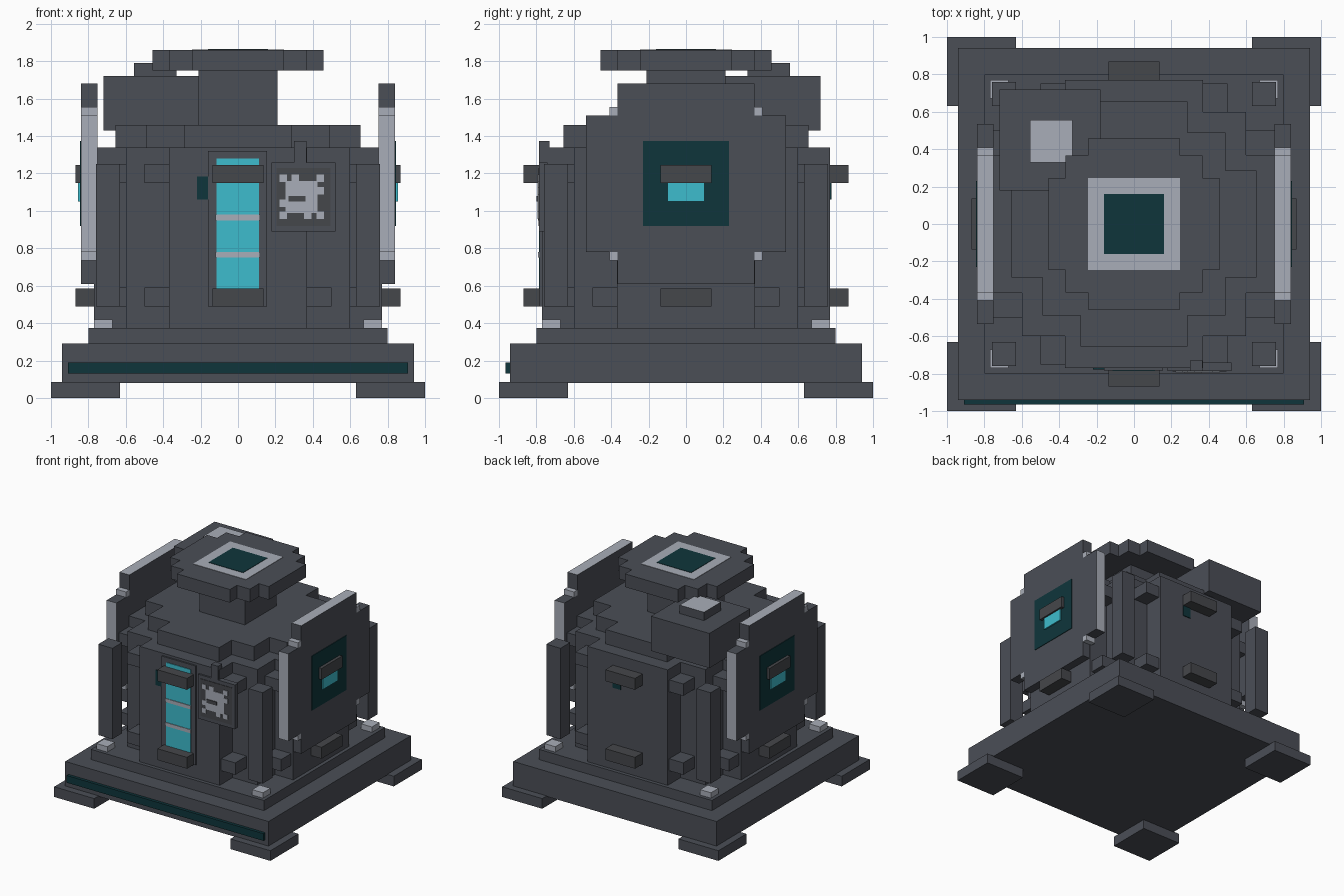
import bpy
import bmesh
from mathutils import Matrix, Vector

cube = bpy.data.objects.get("Cube")
if cube:
    bpy.data.objects.remove(cube, do_unlink=True)


def material(name, rgb):
    m = bpy.data.materials.new(name)
    m.use_nodes = True
    m.diffuse_color = (*rgb, 1)
    bsdf = next(n for n in m.node_tree.nodes if n.type == 'BSDF_PRINCIPLED')
    bsdf.inputs["Base Color"].default_value = (*rgb, 1)
    return m


SLATE = material("slate_grey", (.07, .077, .094))
CHARCOAL = material("charcoal", (.06, .063, .07))
SILVER = material("silver", (.397, .423, .479))
TEAL = material("dark_teal", (.0045, .036, .044))
CYAN = material("cyan", (.048, .503, .61))


def finish(name, bm, mats, rule=None):
    """Turn a bmesh into an object; rule picks a material index per face."""
    bmesh.ops.recalc_face_normals(bm, faces=bm.faces)
    if rule:
        for f in bm.faces:
            f.material_index = rule(f.normal, f.calc_center_median())
    me = bpy.data.meshes.new(name)
    bm.to_mesh(me)
    bm.free()
    for m in mats:
        me.materials.append(m)
    ob = bpy.data.objects.new(name, me)
    bpy.context.collection.objects.link(ob)
    return ob


def box(name, xs, ys, zs, *mats, rule=None):
    lo, hi = (Vector(c) for c in zip(sorted(xs), sorted(ys), sorted(zs)))
    bm = bmesh.new()
    mat = Matrix.Translation((lo + hi) / 2) @ Matrix.Diagonal((*(hi - lo), 1))
    bmesh.ops.create_cube(bm, size=1, matrix=mat)
    return finish(name, bm, mats, rule)


def stepped(name, pairs, z0, z1, *mats, matrix=None, rule=None):
    """Four-fold symmetric prism whose corners are cut in square steps."""
    quadrant = []
    for i, (x, y) in enumerate(pairs):
        if i:
            quadrant.append((x, pairs[i - 1][1]))
        quadrant.append((x, y))
    bm = bmesh.new()
    outline = []
    for _ in range(4):
        outline += [bm.verts.new((x, y, z0)) for x, y in quadrant]
        quadrant = [(-y, x) for x, y in quadrant]
    face = bm.faces.new(outline)
    ext = bmesh.ops.extrude_face_region(bm, geom=[face])
    top = [v for v in ext["geom"] if isinstance(v, bmesh.types.BMVert)]
    bmesh.ops.translate(bm, verts=top, vec=(0, 0, z1 - z0))
    if matrix:
        bm.transform(matrix)
    return finish(name, bm, mats, rule)


SIGNS = (-1, 1)

# Base
box("plinth", (-.94, .94), (-.94, .94), (.08, .29), SLATE)
box("plinth_step", (-.8, .8), (-.8, .8), (.29, .375), SLATE)
box("front_stripe", (-.91, .91), (-.965, -.93), (.13, .19), TEAL)

# Main body, roof and top cap
stepped("body", [(.77, .37), (.6, .6), (.37, .77)], .37, 1.34, SLATE)
stepped("roof", [(.655, .285), (.49, .49), (.285, .655)], 1.34, 1.46, SLATE)
box("neck", (-.21, .21), (-.21, .21), (1.46, 1.75), SLATE)
stepped("cap", [(.457, .245), (.365, .365), (.245, .457)], 1.75, 1.86, SLATE)
box("cap_frame", (-.245, .245), (-.245, .245), (1.858, 1.863), SILVER)
box("cap_window", (-.16, .16), (-.16, .16), (1.86, 1.866), TEAL)

# Roof unit at the back corner, with a light-topped hatch
box("roof_unit", (-.72, -.18), (.18, .72), (1.43, 1.72), SLATE)
box("roof_hatch", (-.555, -.33), (.33, .555), (1.72, 1.79), SLATE, SILVER,
    rule=lambda n, c: int(n.z > .5))

# Corner feet, studs, posts and the clips beside them
for sx in SIGNS:
    for sy in SIGNS:
        box("foot", (sx * .63, sx), (sy * .63, sy), (0, .085), SLATE)
        box("corner_stud", (sx * .67, sx * .77), (sy * .67, sy * .77), (.37, .42), SILVER)
        box("corner_post", (sx * .63, sx * .76), (sy * .63, sy * .76), (.49, 1.25), SLATE)
        for z in (.49, 1.15):
            long, wide = (.58, .75), (.36, .5)
            for a, b in ((long, wide), (wide, long)):
                box("clip", [sx * v for v in a], [sy * v for v in b], (z, z + .1), SLATE)

# Brackets on all four sides
for s in SIGNS:
    for z in (.49, 1.15):
        box("bracket", (-.137, .137), (s * .75, s * .87), (z, z + .095), CHARCOAL)
        box("side_bracket", (s * .75, s * .87), (-.137, .137), (z, z + .095), CHARCOAL)


# Side shields: light outer edges and notches, teal screen, cyan lamp
MID = 1.145


def shield_rule(n, c):
    return int((abs(n.y) > .5 and abs(c.y) > .5) or (n.z > .5 and c.z > 1.6))


for s in SIGNS:
    turn = Matrix.Translation((0, 0, MID)) @ Matrix.Rotation(1.5707963, 4, 'Y')
    stepped("shield", [(.535, .365), (.365, .535)], s * .75, s * .84,
            SLATE, SILVER, matrix=turn, rule=shield_rule)
    for sy in SIGNS:
        for sz in SIGNS:
            box("shield_notch", (s * .75, s * .84), (sy * .36, sy * .41),
                (MID + sz * .36, MID + sz * .41), SILVER)
    box("shield_screen", (s * .837, s * .845), (-.23, .23), (.92, 1.375), TEAL)
    box("shield_lamp", (s * .83, s * .856), (-.1, .1), (1.05, 1.15), CYAN)

# Front door with glowing panel and crossbars
box("door_frame", (-.16, .155), (-.782, -.76), (.49, 1.32), SLATE)
box("door_panel", (-.115, .112), (-.787, -.779), (.58, 1.28), CYAN)
for z in (.75, .95):
    box("door_bar", (-.12, .117), (-.792, -.783), (z, z + .03), SILVER)

# Small vents
box("front_vent", (-.22, -.15), (-.777, -.769), (1.06, 1.185), TEAL)
box("back_vent", (.06, .135), (.769, .777), (1.06, 1.185), TEAL)

# Badge plate with a toothed emblem and an aerial
box("badge_plate", (.18, .52), (-.785, -.74), (.89, 1.26), SLATE)
box("badge_inset", (.205, .495), (-.789, -.78), (.92, 1.23), CHARCOAL)
box("aerial", (.3, .365), (-.785, -.73), (1.25, 1.375), SLATE)
cx, cz = .34, 1.075
box("emblem", (cx - .085, cx + .085), (-.794, -.786), (cz - .085, cz + .085), SILVER)
for ix in (-3, -1, 1, 3):
    for iz in (-3, -1, 1, 3):
        corner = abs(ix) == 3 and abs(iz) == 3
        if corner or (ix, iz) in ((-1, 3), (3, 1), (1, -3), (-3, -1)):
            x, z = cx + ix * .033, cz + iz * .033
            box("emblem_tooth", (x - .02, x + .02), (-.794, -.786), (z - .02, z + .02), SILVER)
box("emblem_slot", (cx - .07, cx + .02), (-.8, -.792), (1.05, 1.08), CHARCOAL)
